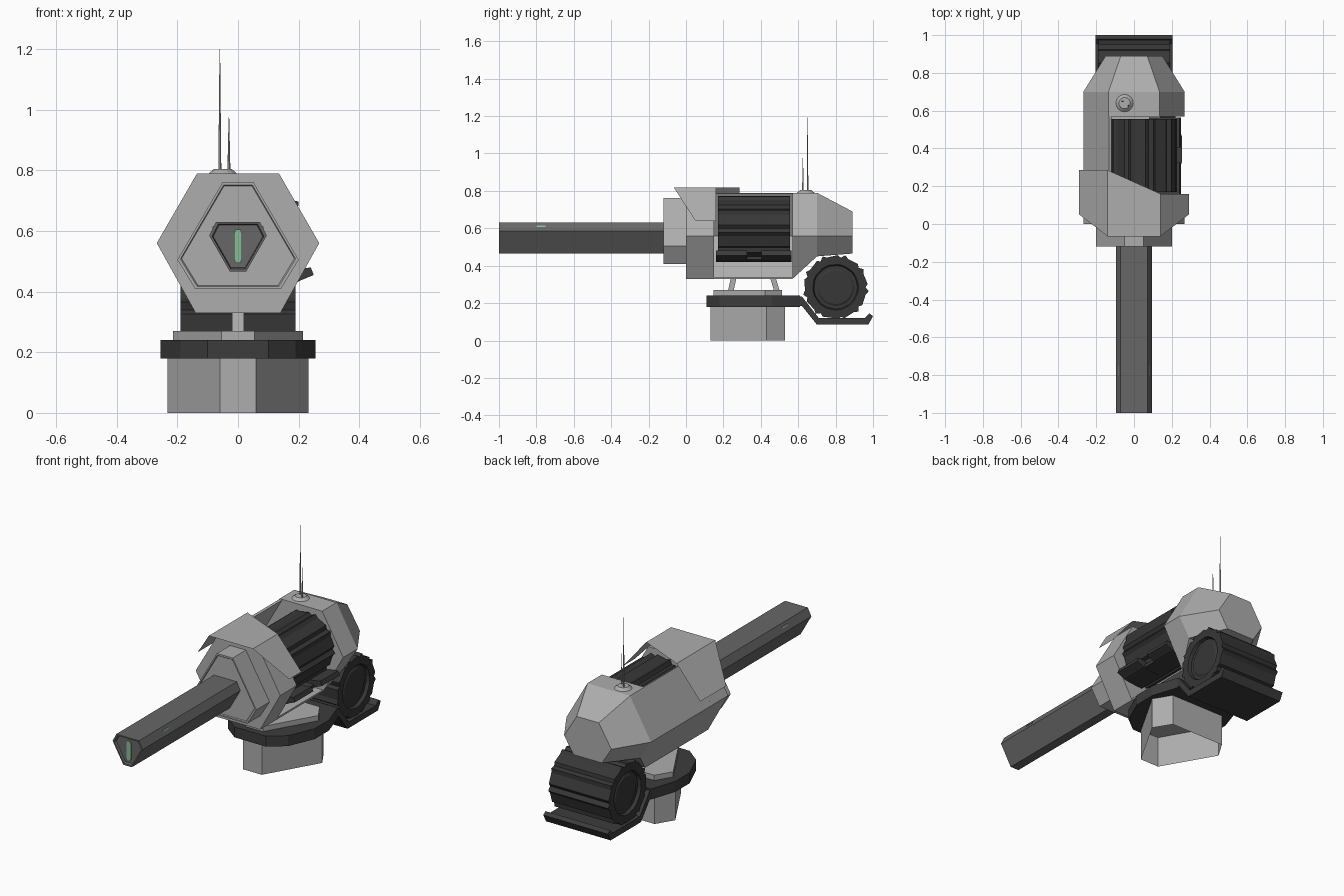
import bpy, bmesh, math
from mathutils import Vector

if "Cube" in bpy.data.objects:
    bpy.data.objects.remove(bpy.data.objects["Cube"])


def material(name, rgb):
    m = bpy.data.materials.new(name)
    m.diffuse_color = (*rgb, 1)
    m.use_nodes = True
    m.node_tree.nodes["Principled BSDF"].inputs["Base Color"].default_value = m.diffuse_color
    return m


LIGHT = material("light grey armour", (0.42, 0.42, 0.42))
MID = material("barrel grey", (0.135, 0.135, 0.135))
DARK = material("dark frame", (0.045, 0.045, 0.045))
DRUM = material("drum charcoal", (0.038, 0.038, 0.038))
GREEN = material("muted green glow", (0.25, 0.5, 0.31))


def loft(name, rings, mat, start=True, end=True):
    """Skin equal-length rings of 3D points, with optional end caps."""
    bm = bmesh.new()
    rows = [[bm.verts.new(p) for p in r] for r in rings]
    n = len(rows[0])
    for a, b in zip(rows, rows[1:]):
        for i in range(n):
            bm.faces.new((a[i], a[(i + 1) % n], b[(i + 1) % n], b[i]))
    if start:
        bm.faces.new(rows[0][::-1])
    if end:
        bm.faces.new(rows[-1])
    bmesh.ops.recalc_face_normals(bm, faces=bm.faces[:])
    return finish(name, bm, mat)


def finish(name, bm, mat):
    me = bpy.data.meshes.new(name)
    bm.to_mesh(me)
    bm.free()
    me.materials.append(mat)
    ob = bpy.data.objects.new(name, me)
    bpy.context.collection.objects.link(ob)
    return ob


def at(axis, pts, v):
    """Place a 2D outline on the plane axis = v."""
    if axis == 'x':
        return [(v, p, q) for p, q in pts]
    if axis == 'y':
        return [(p, v, q) for p, q in pts]
    return [(p, q, v) for p, q in pts]


def prism(name, axis, pts, a, b, mat, **kw):
    return loft(name, [at(axis, pts, a), at(axis, pts, b)], mat, **kw)


def mirrored(half):
    """Complete a symmetric outline from its +x half."""
    return half + [(-x, y) for x, y in reversed(half)]


def scaled(pts, s, centre):
    return [(centre[0] + (p - centre[0]) * s, centre[1] + (q - centre[1]) * s) for p, q in pts]


# Pedestal: truncated triangle, open underneath
base = mirrored([(0.06, 0.13), (0.233, 0.43), (0.172, 0.53)])
prism("pedestal", 'z', base, 0, 0.18, LIGHT, start=False)
prism("pedestal_collar", 'z', scaled(base, 0.92, (0, 0.33)), 0.24, 0.27, LIGHT)

# Dark turning ring and the tray arm behind it
ring = mirrored([(0.1, 0.11), (0.19, 0.18), (0.255, 0.33), (0.255, 0.46), (0.205, 0.61)])
prism("turning_ring", 'z', ring, 0.18, 0.24, DARK)
tray = [(0.59, 0.235), (0.59, 0.185), (0.62, 0.185), (0.70, 0.085), (0.975, 0.085),
        (1.0, 0.13), (0.98, 0.145), (0.955, 0.12), (0.71, 0.12), (0.62, 0.235)]
prism("drum_tray", 'x', tray, -0.205, 0.205, DARK)

# Struts carrying the body
for name, lo, hi in (("front_strut", 0.24, 0.255), ("rear_strut", 0.485, 0.465)):
    sq = lambda y: [(-0.02, y - 0.015), (0.02, y - 0.015), (0.02, y + 0.015), (-0.02, y + 0.015)]
    loft(name, [at('z', sq(lo), 0.268), at('z', sq(hi), 0.335)], LIGHT)


# Hexagonal hull sections
def hexagon(hw, th, zt, zb, bh):
    return mirrored([(th, zt), (hw, 0.56), (bh, zb)])


full = hexagon(0.268, 0.135, 0.79, 0.33, 0.14)
prism("front_block", 'y', full, 0, 0.15, LIGHT)
loft("rear_hull", [at('y', full, 0.57),
                   at('y', hexagon(0.268, 0.135, 0.79, 0.45, 0.2), 0.70),
                   at('y', hexagon(0.15, 0.07, 0.69, 0.465, 0.09), 0.89)], LIGHT)
shell = [(-0.132, 0.79), (-0.268, 0.56), (-0.14, 0.33), (0.14, 0.33),
         (0.14, 0.34), (-0.13, 0.34), (-0.25, 0.56), (-0.12, 0.785)]
prism("left_side_shell", 'y', shell, 0.15, 0.57, LIGHT)

# Top shield: thin folded sheet with a slanted front and a staggered rear edge
bm = bmesh.new()
front = [(-0.29, 0.05, 0.64), (-0.14, -0.065, 0.818), (0.14, -0.065, 0.818), (0.29, 0.05, 0.64)]
rear = [0.285, 0.285, 0.16, 0.16]
fv = [bm.verts.new(p) for p in front]
rv = [bm.verts.new((p[0], y, p[2])) for p, y in zip(front, rear)]
for i in range(3):
    bm.faces.new((fv[i], fv[i + 1], rv[i + 1], rv[i]))
finish("top_shield", bm, LIGHT)

# Barrel collar with a stepped front
col = mirrored([(0.05, 0.762), (0.2, 0.505), (0.142, 0.41)])
c = (0, 0.56)
loft("barrel_collar", [at('y', col, 0.01), at('y', col, -0.12),
                       at('y', scaled(col, 0.95, c), -0.12),
                       at('y', scaled(col, 0.93, c), -0.114)], LIGHT)

# Barrel with recessed muzzle
bar = mirrored([(0.072, 0.63), (0.095, 0.585), (0.027, 0.466)])
c = (0, 0.56)
loft("barrel", [at('y', bar, -0.1), at('y', bar, -1), at('y', scaled(bar, 0.9, c), -1),
                at('y', scaled(bar, 0.86, c), -0.985)], MID)
slot = mirrored([(0.008, 0.605), (0.014, 0.59), (0.014, 0.51), (0.008, 0.495)])
prism("muzzle_light", 'y', slot, -0.99, -0.984, GREEN)
# Small light strips on the barrel's upper facets
for side, s in (("right", 1), ("left", -1)):
    strip = [(s * 0.081, 0.616), (s * 0.083, 0.616), (s * 0.086, 0.608), (s * 0.083, 0.608)]
    prism(side + "_barrel_light", 'y', strip, -0.8, -0.75, GREEN)


# Toothed drums with recessed round end plates
def drum(name, axis, centre, lo, hi):
    n = 9
    tooth = [(0, 0.160), (6, 0.172), (26, 0.165), (33, 0.178)]
    angs = [math.radians(k * 360 / n + a) for k in range(n) for a, _ in tooth]
    gear = [r for _ in range(n) for _, r in tooth]

    def section(radius, v):
        rs = gear if radius is None else [radius] * len(angs)
        return at(axis, [(centre[0] + r * math.cos(a), centre[1] + r * math.sin(a))
                         for r, a in zip(rs, angs)], v)
    steps = [(0.09, 0.012), (0.1, 0.018), (0.116, 0.018), (0.122, 0), (None, 0)]
    rings = [section(r, lo + d) for r, d in steps]
    rings += [section(r, hi - d) for r, d in reversed(steps)]
    return loft(name, rings, DRUM)


drum("rear_drum", 'x', (0.8, 0.285), -0.19, 0.19)
drum("main_drum", 'y', (0.05, 0.6), 0.17, 0.555)

# Dark clips holding the main drum on the open side
lip = [(0.10, 0.42), (0.19, 0.43), (0.25, 0.455), (0.24, 0.48), (0.18, 0.47), (0.10, 0.45)]
for name, a, b in (("front_drum_clip", 0.16, 0.325), ("rear_drum_clip", 0.405, 0.565)):
    prism(name, 'y', lip, a, b, DARK)
prism("drum_clip_bar", 'y', [(0.08, 0.42), (0.2, 0.432), (0.2, 0.45), (0.08, 0.45)],
      0.16, 0.565, DARK)


# Antennas on a round foot
def cone(name, x, y, z0, z1, r0, r1, n, mat):
    def circle(r):
        return [(x + r * math.cos(2 * math.pi * i / n), y + r * math.sin(2 * math.pi * i / n))
                for i in range(n)]
    return loft(name, [at('z', circle(r0), z0), at('z', circle(r1), z1)], mat)


cone("antenna_foot", -0.05, 0.64, 0.785, 0.804, 0.052, 0.03, 16, LIGHT)
cone("tall_antenna", -0.06, 0.65, 0.80, 1.2, 0.005, 0.001, 6, LIGHT)
cone("short_antenna", -0.03, 0.625, 0.80, 0.975, 0.005, 0.001, 6, LIGHT)
